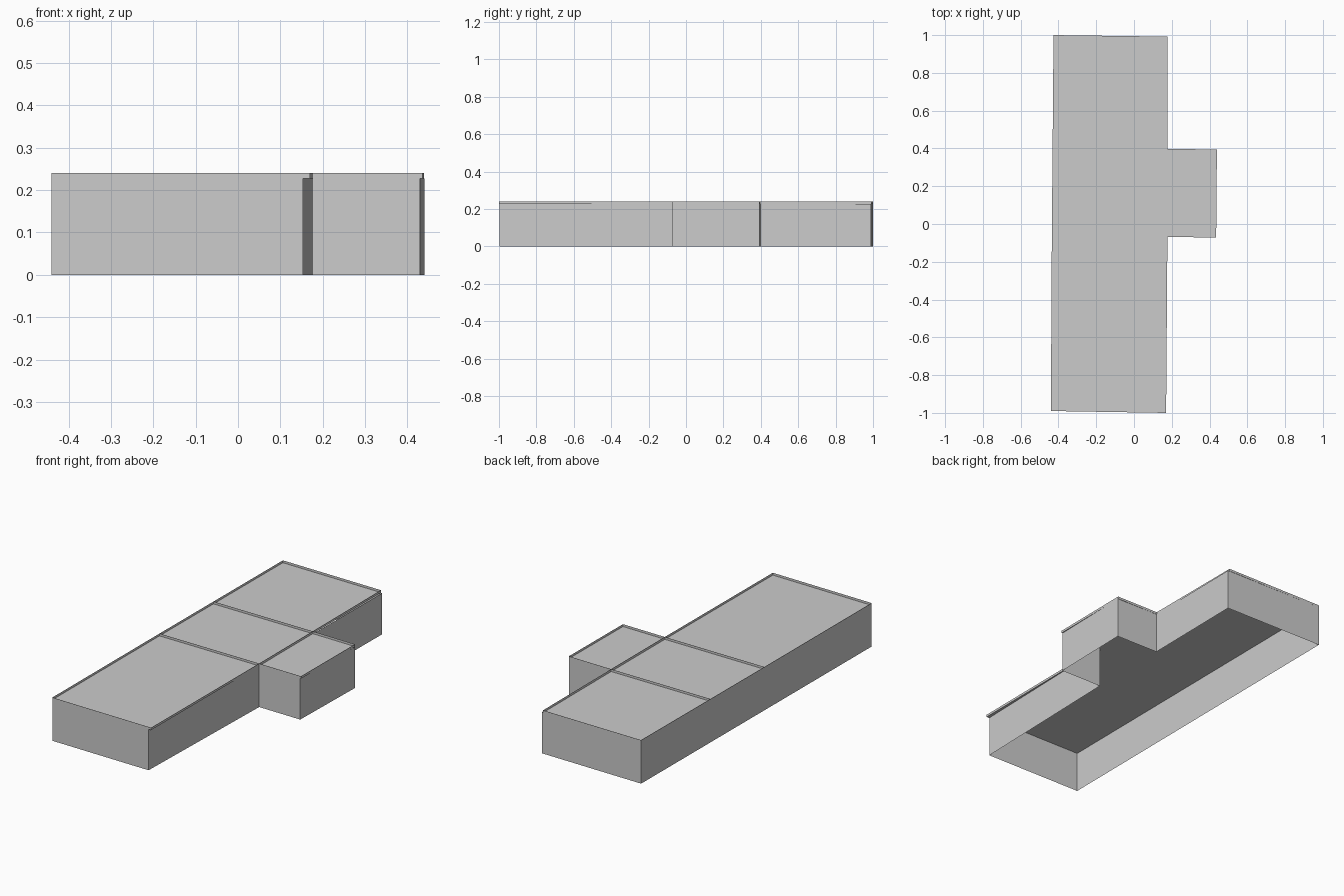
import bpy

if "Cube" in bpy.data.objects:
    bpy.data.objects.remove(bpy.data.objects["Cube"])


def make_object(name, verts, faces):
    mesh = bpy.data.meshes.new(name)
    mesh.from_pydata(verts, [], faces)
    mesh.update()
    obj = bpy.data.objects.new(name, mesh)
    bpy.context.collection.objects.link(obj)
    return obj


def upright_sheets(name, points, edges, z0, z1):
    """One thin vertical sheet per plan edge."""
    n = len(points)
    verts = [(x, y, z) for z in (z0, z1) for x, y in points]
    return make_object(name, verts, [(a, b, b + n, a + n) for a, b in edges])


ROOF_Z, TOP_Z = 0.227, 0.24

# Outer walls: slightly skewed T-shaped plan, open underneath
wall_plan = [(-0.44, -0.988), (0.153, -0.998), (0.177, -0.068), (0.43, -0.072),
             (0.44, 0.392), (0.18, 0.397), (0.187, 0.99), (-0.426, 1.0)]
ring = [(i, (i + 1) % 8) for i in range(8)]
upright_sheets("outer_walls", wall_plan, ring, 0, ROOF_Z)

# Roof plan: rows of left and right points, then the two wing corners
roof_plan = [(-0.44, -0.99), (0.17, -1.0),
             (-0.435, -0.063), (0.177, -0.068),
             (-0.431, 0.402), (0.178, 0.398),
             (-0.426, 1.0), (0.178, 0.992),
             (0.435, -0.072), (0.439, 0.394)]
panels = [(0, 1, 3, 2), (2, 3, 5, 4), (4, 5, 7, 6), (3, 8, 9, 5)]
make_object("roof_panels", [(x, y, ROOF_Z) for x, y in roof_plan], panels)

# Low parapets around every roof panel, each shared edge built once
edges = []
for p in panels:
    for a, b in zip(p, p[1:] + p[:1]):
        if (b, a) not in edges:
            edges.append((a, b))
upright_sheets("roof_parapets", roof_plan, edges, ROOF_Z, TOP_Z)
